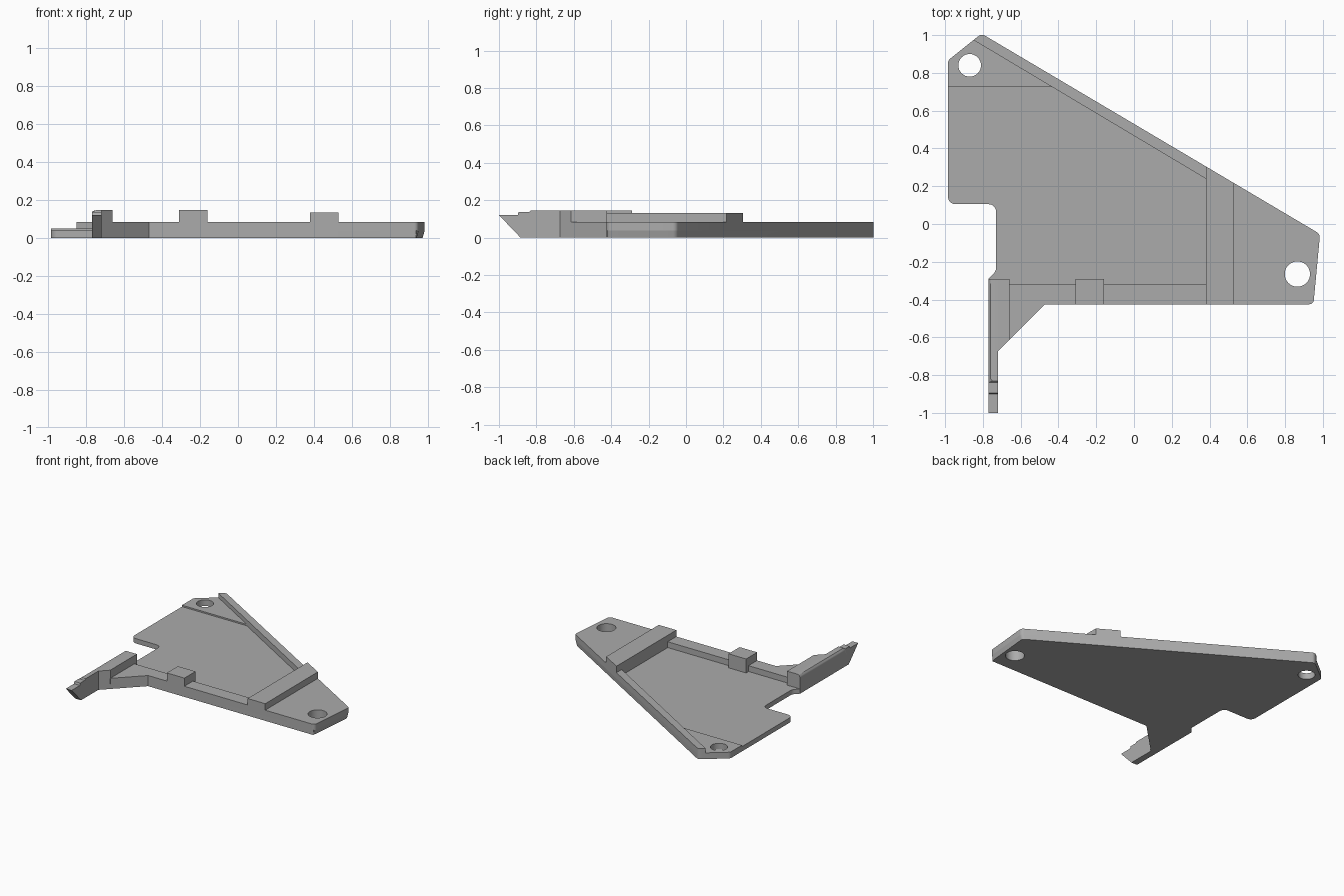
import bpy
import bmesh
from math import cos, sin, pi, tan, radians
from mathutils import Vector
from mathutils.geometry import interpolate_bezier

if "Cube" in bpy.data.objects:
    bpy.data.objects.remove(bpy.data.objects["Cube"])

grey = bpy.data.materials.new("plain_grey")
grey.use_nodes = True
colour = (0.41, 0.41, 0.41, 1)
grey.diffuse_color = colour
grey.node_tree.nodes["Principled BSDF"].inputs["Base Color"].default_value = colour

FLOOR, PAD, DECK, BAR, TALL = 0.037, 0.048, 0.082, 0.132, 0.145


def rounded(points):
    """Outline from (x, y) or (x, y, radius) corners."""
    out = []
    for i, p in enumerate(points):
        c = Vector(p[:2])
        if len(p) == 2:
            out.append(c)
            continue
        a = (Vector(points[i - 1][:2]) - c).normalized()
        b = (Vector(points[(i + 1) % len(points)][:2]) - c).normalized()
        half = a.angle(b) / 2
        d = p[2] / tan(half)
        h = d - 4 / 3 * tan((pi - 2 * half) / 4) * p[2]
        out += [v.to_2d() for v in interpolate_bezier(
            (c + a * d).to_3d(), (c + a * h).to_3d(),
            (c + b * h).to_3d(), (c + b * d).to_3d(), 7)]
    return out


def circle(x, y, r, n=32):
    return [Vector((x + r * cos(2 * pi * i / n), y + r * sin(2 * pi * i / n)))
            for i in range(n)]


def prism(name, outline, low, high, holes=(), sideways=False, tweak=None):
    """Extrude an outline along z, or a (y, z) profile along x."""
    place = (lambda p: (low, p.x, p.y)) if sideways else (lambda p: (p.x, p.y, low))
    axis = Vector((1, 0, 0)) if sideways else Vector((0, 0, 1))
    bm = bmesh.new()
    for loop in [rounded(outline), *holes]:
        vs = [bm.verts.new(place(p)) for p in loop]
        for i, v in enumerate(vs):
            bm.edges.new((vs[i - 1], v))
    bmesh.ops.triangle_fill(bm, use_beauty=True, edges=bm.edges[:], normal=axis)
    new = bmesh.ops.extrude_face_region(bm, geom=bm.faces[:], use_keep_orig=True)
    moved = [g for g in new["geom"] if isinstance(g, bmesh.types.BMVert)]
    bmesh.ops.translate(bm, verts=moved, vec=axis * (high - low))
    bmesh.ops.recalc_face_normals(bm, faces=bm.faces[:])
    if tweak:
        tweak(bm)
    mesh = bpy.data.meshes.new(name)
    bm.to_mesh(mesh)
    bm.free()
    mesh.materials.append(grey)
    mesh.shade_smooth()
    mesh.set_sharp_from_angle(angle=radians(30))
    obj = bpy.data.objects.new(name, mesh)
    bpy.context.collection.objects.link(obj)
    return obj


def slope(x):
    """Long slanted back edge."""
    return 0.53 - 0.592 * x


# Shared corners and screw holes
front_tip = (0.95, -0.425, 0.025)
right_tip = (0.985, slope(0.985), 0.03)
back_tip = (-0.807, slope(-0.807), 0.03)
left_tip = (-0.985, 0.866, 0.03)
left_hole = circle(-0.87, 0.84, 0.06)
right_hole = circle(0.865, -0.265, 0.067)


def tuck_end(bm):
    # Lower edge of the right end leans inward
    for v in bm.verts:
        if v.co.x > 0.94 and v.co.z < 0.001:
            v.co.x -= 0.01


# Thin base plate
prism("base_plate",
      [(-0.47, -0.425), front_tip, right_tip, back_tip, left_tip,
       (-0.985, 0.105, 0.04), (-0.73, 0.105, 0.04), (-0.73, -0.25, 0.05),
       (-0.77, -0.29), (-0.72, -0.29), (-0.72, -0.675)],
      0, FLOOR, [left_hole, right_hole], tweak=tuck_end)

# Raised pad around the back left hole
prism("corner_pad", [(-0.985, 0.724), (-0.431, 0.724), (-0.85, 0.974), left_tip],
      FLOOR, PAD, [left_hole])

# Rim along the slanted edge
prism("slanted_rim", [(0.38, 0.24), (0.38, slope(0.38)), back_tip, (-0.85, 0.974)],
      FLOOR, DECK)

# Front rim with gusset towards the arm
prism("front_rim", [(-0.66, -0.32), (-0.66, -0.615), (-0.47, -0.425),
                    (0.38, -0.425), (0.38, -0.32)], FLOOR, DECK)

# Thick right end and the cross bar beside it
prism("right_deck", [(0.53, -0.425), front_tip, right_tip, (0.53, slope(0.53))],
      FLOOR, DECK, [right_hole])
prism("cross_bar", [(0.38, -0.425), (0.53, -0.425), (0.53, slope(0.53)),
                    (0.38, slope(0.38))], FLOOR, BAR)

# Small block hooked over the front rim
prism("rim_block", [(-0.425, DECK), (-0.32, DECK), (-0.32, FLOOR),
                    (-0.29, FLOOR), (-0.29, TALL), (-0.425, TALL)],
      -0.31, -0.16, sideways=True)

# Shoulder and projecting arm
prism("arm_shoulder", [(-0.72, -0.29), (-0.66, -0.29), (-0.66, -0.615),
                       (-0.72, -0.675)], FLOOR, TALL)


def soften_arm(bm):
    # Round the outer top edge
    edges = [e for e in bm.edges
             if all(v.co.z > TALL - 0.001 and v.co.x < -0.76 for v in e.verts)]
    bmesh.ops.bevel(bm, geom=edges, offset=0.022, segments=3, profile=0.5,
                    affect='EDGES')


prism("arm", [(-0.29, 0), (-0.29, TALL), (-0.83, TALL), (-0.84, 0.136),
              (-0.895, 0.136), (-0.9, 0.12), (-1, 0.12), (-0.885, 0)],
      -0.77, -0.72, sideways=True, tweak=soften_arm)
